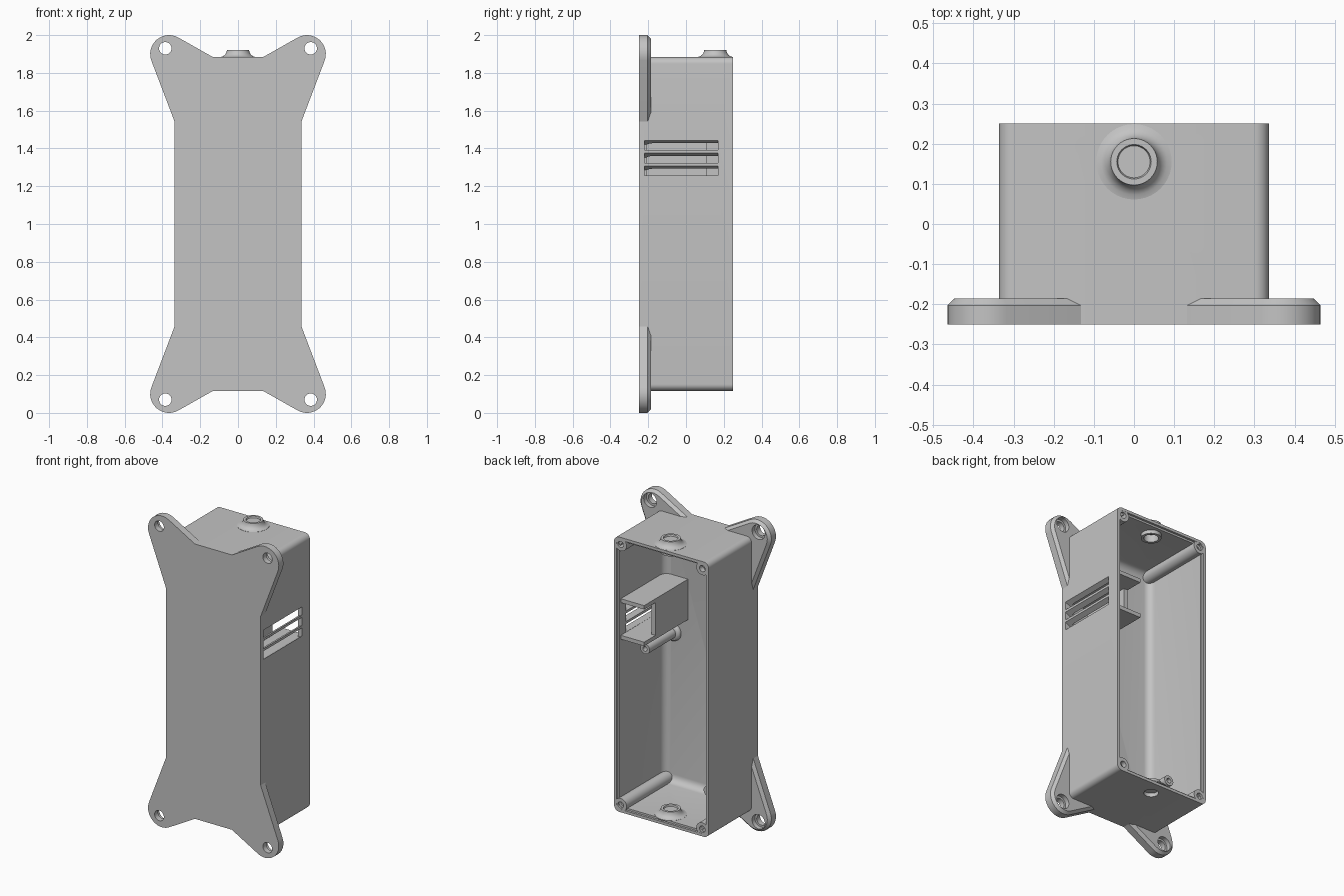
import bpy, bmesh
from math import sin, cos, pi, radians

cube = bpy.data.objects.get("Cube")
if cube:
    bpy.data.objects.remove(cube, do_unlink=True)

grey = bpy.data.materials.new("plain grey")
grey.use_nodes = True
colour = (0.55, 0.55, 0.55, 1)
grey.diffuse_color = colour
grey.node_tree.nodes["Principled BSDF"].inputs["Base Color"].default_value = colour

MID = 1.0      # every part has its origin at mid height


def finish(name, bm):
    bmesh.ops.recalc_face_normals(bm, faces=bm.faces)
    mesh = bpy.data.meshes.new(name)
    bm.to_mesh(mesh)
    bm.free()
    mesh.materials.append(grey)
    ob = bpy.data.objects.new(name, mesh)
    ob.location.z = MID
    bpy.context.collection.objects.link(ob)
    return ob


def arc(cx, cz, r, a0, a1, n):
    """Points on an arc, angles in degrees."""
    steps = [radians(a0 + (a1 - a0) * i / n) for i in range(n + 1)]
    return [(cx + r * cos(a), cz + r * sin(a)) for a in steps]


def circle(cx, cz, r, n=32):
    return arc(cx, cz, r, 0, 360, n)[:-1]


def rounded_rect(hx, hz, r):
    pts = []
    for i, (sx, sz) in enumerate([(1, 1), (-1, 1), (-1, -1), (1, -1)]):
        pts += arc(sx * (hx - r), sz * (hz - r), r, 90 * i, 90 * i + 90, 8)
    return pts


def prism(name, pts, y0, y1, bevel=0, bevel_y=None, segments=1, skip=0):
    """Extrude an x-z outline along y; bevel one end, except its last few points."""
    bm = bmesh.new()
    ends = [[bm.verts.new((x, y, z)) for x, z in pts] for y in (y0, y1)]
    n = len(pts)
    for end in ends:
        bm.faces.new(end)
    for i in range(n):
        j = (i + 1) % n
        bm.faces.new((ends[0][i], ends[0][j], ends[1][j], ends[1][i]))
    if bevel:
        ring = ends[0] if bevel_y == y0 else ends[1]
        last = n - skip - 1 if skip else n
        edges = [bm.edges.get((ring[i], ring[(i + 1) % n])) for i in range(last)]
        bmesh.ops.recalc_face_normals(bm, faces=bm.faces)
        bmesh.ops.bevel(bm, geom=edges, offset=bevel, segments=segments,
                        profile=0.5, affect='EDGES')
    return finish(name, bm)


def lathe(name, profile, y, closed=False):
    """Spin (radius, height) points about a vertical axis at x = 0."""
    bm = bmesh.new()
    verts = [bm.verts.new((r, 0, z)) for r, z in profile]
    edges = [bm.edges.new(p) for p in zip(verts, verts[1:])]
    if closed:
        edges.append(bm.edges.new((verts[-1], verts[0])))
    bmesh.ops.spin(bm, geom=verts + edges, cent=(0, 0, 0), axis=(0, 0, 1),
                   angle=2 * pi, steps=40)
    bmesh.ops.remove_doubles(bm, verts=bm.verts, dist=0.0001)
    bmesh.ops.translate(bm, verts=bm.verts, vec=(0, y, 0))
    return finish(name, bm)


def activate(ob):
    bpy.ops.object.select_all(action='DESELECT')
    ob.select_set(True)
    bpy.context.view_layer.objects.active = ob


def cut(ob, cutter):
    cutter.hide_render = True
    mod = ob.modifiers.new("cut", 'BOOLEAN')
    mod.operation, mod.solver, mod.object = 'DIFFERENCE', 'EXACT', cutter
    bpy.context.view_layer.update()
    activate(ob)
    bpy.ops.object.modifier_apply(modifier=mod.name)
    bpy.data.objects.remove(cutter, do_unlink=True)


def smooth(ob):
    activate(ob)
    bpy.ops.object.shade_smooth_by_angle(angle=radians(30))


def four_corners(ob):
    mod = ob.modifiers.new("corners", 'MIRROR')
    mod.use_axis = (True, False, True)


def rect(x0, x1, z0, z1):
    return [(x0, z0), (x1, z0), (x1, z1), (x0, z1)]


# Box, hollowed from the back, with a stepped lip round the opening
HX, HZ, GLAND_Y = 0.336, 0.883, 0.155
box = prism("enclosure_box", rounded_rect(HX, HZ, 0.035), -0.25, 0.25)
cut(box, prism("cavity", rounded_rect(0.306, 0.853, 0.05), -0.22, 0.4,
               bevel=0.045, bevel_y=-0.22, segments=5))
cut(box, prism("lip", rounded_rect(0.318, 0.865, 0.03), 0.236, 0.4))

# Three slanted vents through the left wall
for i in range(3):
    z = 0.255 + 0.0675 * i
    slot = [(0.35, z + 0.008), (0.35, z + 0.06), (0.29, z + 0.03), (0.29, z - 0.022)]
    cut(box, prism("vent", slot, -0.22, 0.17))

# Round cable openings in top and bottom walls
for z in (HZ, -HZ):
    cut(box, lathe("cable_hole", [(0, z - 0.06), (0.043, z - 0.06),
                                  (0.043, z + 0.06), (0, z + 0.06)], GLAND_Y))
smooth(box)

# Flared cable knockouts, one above the top wall and one above the bottom wall
for name, base in (("top_knockout", HZ), ("bottom_knockout", 0.03 - HZ)):
    shape = [(0, -0.006), (0.094, -0.006), (0.094, 0.001), (0.082, 0.004), (0.072, 0.01),
             (0.064, 0.02), (0.06, 0.03), (0.058, 0.039), (0.043, 0.039), (0.04, 0.03),
             (0, 0.03)]
    smooth(lathe(name, [(r, base + z) for r, z in shape], GLAND_Y))
smooth(lathe("top_inner_collar", [(0.043, 0.83), (0.06, 0.83), (0.06, 0.86),
                                  (0.043, 0.86)], GLAND_Y, closed=True))

# Chamfered mounting ears with counterbored screw holes
outline = [(0.335, 0.54)] + arc(0.365, 0.9, 0.1, -20, 119, 12)
outline += [(0.13, 0.882), (0.13, 0.856), (0.309, 0.856), (0.309, 0.54)]
ear = prism("mounting_ear", outline, -0.25, -0.186, bevel=0.017, bevel_y=-0.186, skip=3)
cut(ear, prism("ear_hole", circle(0.385, 0.93, 0.033), -0.3, -0.1))
cut(ear, prism("ear_counterbore", circle(0.385, 0.93, 0.046), -0.215, -0.1))
smooth(ear)
four_corners(ear)

# Lid screw bosses in the box corners
boss = prism("lid_screw_boss", circle(0.29, 0.837, 0.042), -0.23, 0.249)
cut(boss, prism("boss_hole", circle(0.29, 0.837, 0.02), 0.08, 0.3))
smooth(boss)
four_corners(boss)

# Two standoffs for the circuit board, flared at the floor
for name, x, z in (("upper_standoff", 0.243, 0.11), ("lower_standoff", -0.207, -0.684)):
    post = prism(name, circle(x, z, 0.033), -0.23, 0.07)
    cut(post, prism("standoff_hole", circle(x, z, 0.015), -0.05, 0.2))
    smooth(post)
    foot = prism(name + "_foot", circle(x, z, 0.055), -0.23, -0.195,
                 bevel=0.02, bevel_y=-0.195, segments=3)
    smooth(foot)

# Vent duct: two shelves and a baffle wall
for name, z in (("upper_shelf", 0.45), ("lower_shelf", 0.215)):
    prism(name, rect(0.14, 0.32, z, z + 0.025), -0.23, 0.225)
prism("vent_baffle", rect(0.14, 0.17, 0.23, 0.46), -0.23, 0.11)
